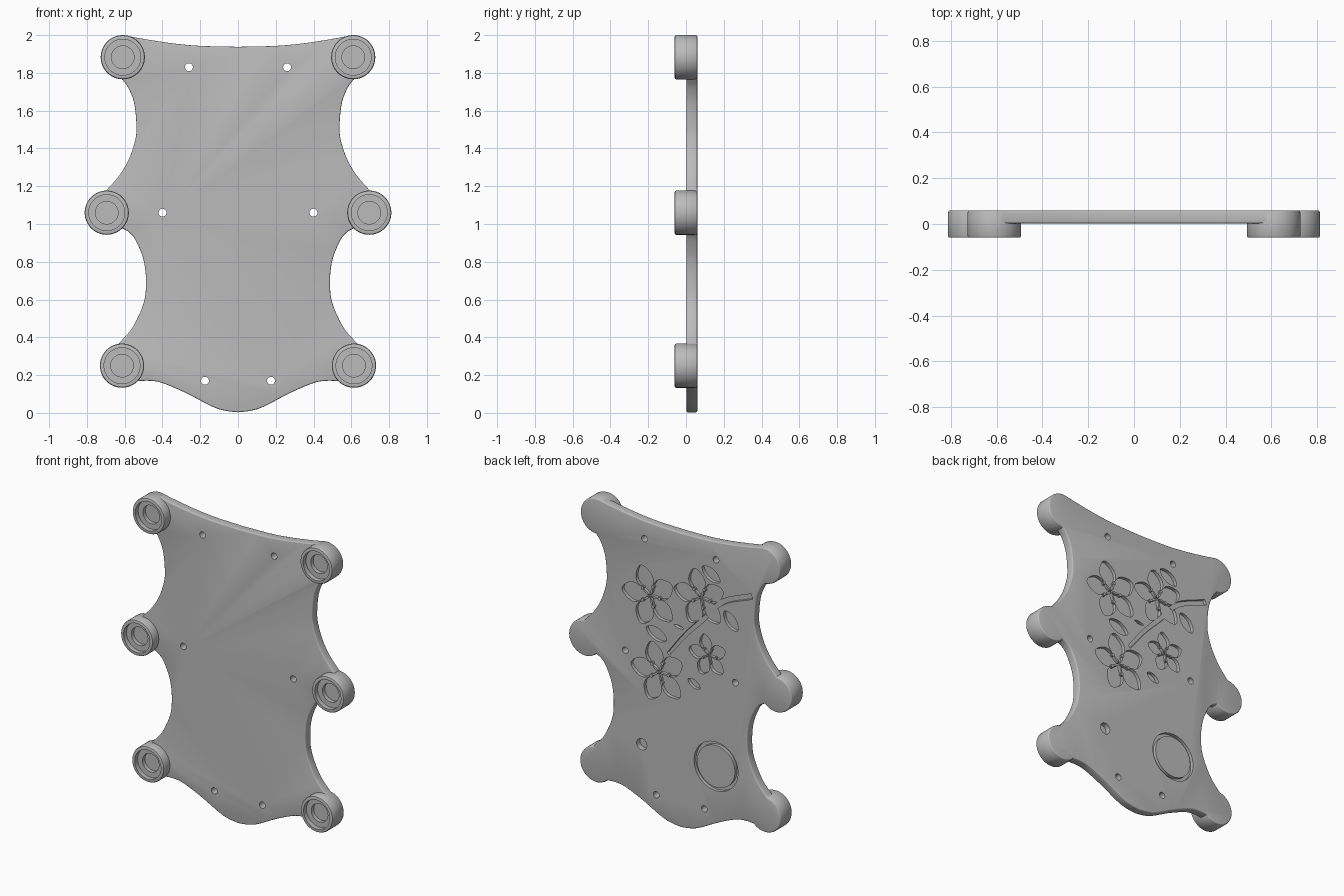
import bpy, bmesh, math
from math import sin, cos, pi, radians
from mathutils import Vector

if "Cube" in bpy.data.objects:
    bpy.data.objects.remove(bpy.data.objects["Cube"], do_unlink=True)

BACK, FRONT, FLOOR = 0.06, 0.003, 0.038

grey = bpy.data.materials.new("plain grey")
grey.use_nodes = True
grey.diffuse_color = (0.5, 0.5, 0.5, 1)
grey.node_tree.nodes["Principled BSDF"].inputs["Base Color"].default_value = (0.5, 0.5, 0.5, 1)


def add_object(name, bm):
    bmesh.ops.recalc_face_normals(bm, faces=bm.faces)
    mesh = bpy.data.meshes.new(name)
    bm.to_mesh(mesh)
    bm.free()
    mesh.materials.append(grey)
    obj = bpy.data.objects.new(name, mesh)
    bpy.context.collection.objects.link(obj)
    return obj


def prism(name, loops, y0, y1):
    """Extrude closed x-z outlines from y0 to y1."""
    bm = bmesh.new()
    for pts in loops:
        face = bm.faces.new([bm.verts.new((x, y0, z)) for x, z in pts])
        new = bmesh.ops.extrude_face_region(bm, geom=[face])["geom"]
        bmesh.ops.translate(bm, vec=(0, y1 - y0, 0),
                            verts=[g for g in new if isinstance(g, bmesh.types.BMVert)])
    return add_object(name, bm)


def smooth(obj, angle=35):
    """Smooth curved sides, keep the front and back planes flat."""
    for p in obj.data.polygons:
        p.use_smooth = abs(p.normal.y) < 0.99
    obj.data.set_sharp_from_angle(angle=radians(angle))


def spline(pts, steps=6):
    p = [Vector(q) for q in pts]
    p = [2 * p[0] - p[1]] + p + [2 * p[-1] - p[-2]]
    out = []
    for a, b, c, d in zip(p, p[1:], p[2:], p[3:]):
        for i in range(steps):
            t = i / steps
            out.append(0.5 * (2 * b + (c - a) * t + (2 * a - 5 * b + 4 * c - d) * t * t
                              + (3 * b - a - 3 * c + d) * t ** 3))
    return out + [p[-2]]


def arc(center, r, a0, a1, n):
    return [Vector((center[0] + r * cos(radians(a0 + (a1 - a0) * i / n)),
                    center[1] + r * sin(radians(a0 + (a1 - a0) * i / n)))) for i in range(n + 1)]


def circle(center, r, n=32):
    return arc(center, r, 0, 360, n)[:-1]


def leaf(center, direction, width):
    c, d = Vector(center), Vector(direction) / 2
    side = Vector((-d.y, d.x)).normalized() * width
    top = [c + d * cos(pi * i / 10) + side * sin(pi * i / 10) ** 1.4 for i in range(11)]
    return top + [c + d * cos(pi * i / 10) - side * sin(pi * i / 10) ** 1.4 for i in range(9, 0, -1)]


def flower(center, r, phase):
    pts = []
    for i in range(80):
        a = 2 * pi * i / 80
        k = abs(cos(2.5 * a))
        rad = r * (0.42 + 0.48 * k ** 0.6 + 0.1 * k ** 8)
        pts.append((center[0] + rad * cos(a + phase), center[1] + rad * sin(a + phase)))
    return pts


# Plate outline: right half, then mirrored
top_foot, mid_foot, low_foot = (0.61, 1.883), (0.695, 1.06), (0.614, 0.25)
R = 0.116
low_arc = arc(low_foot, R, -135, 80, 28)
mid_arc = arc(mid_foot, R, -135, 88, 28)
top_arc = arc(top_foot, R, -88, 98, 26)
half = spline([(0, 0.003), (0.07, 0.012), (0.14, 0.035), (0.275, 0.105),
               (0.4, 0.158), (0.47, 0.17), low_arc[0]])[:-1] + low_arc
half += spline([low_arc[-1], (0.56, 0.45), (0.5, 0.58), (0.487, 0.695), (0.5, 0.81),
                (0.54, 0.91), (0.575, 0.955), mid_arc[0]])[1:-1] + mid_arc
half += spline([mid_arc[-1], (0.63, 1.255), (0.577, 1.345), (0.543, 1.45), (0.538, 1.53),
                (0.55, 1.64), (0.58, 1.72), top_arc[0]])[1:-1] + top_arc
half += spline([top_arc[-1], (0.5, 1.98), (0.35, 1.957), (0.2, 1.943), (0, 1.938)])[1:]
outline = half + [Vector((-p.x, p.y)) for p in half[-2:0:-1]]
plate = prism("plate", [outline], FRONT, BACK)
bevel = plate.modifiers.new("rounded rim", "BEVEL")
bevel.width, bevel.segments = 0.012, 3
bevel.limit_method, bevel.angle_limit = "ANGLE", radians(60)

# Recesses in the back: blossoms, leaves, branch, medallion, socket
blossoms = [((0.224, 1.46), 0.2, 0.0), ((-0.144, 1.546), 0.19, 0.1),
            ((0.159, 0.976), 0.2, 0.05), ((-0.202, 1.182), 0.14, 0.1)]
leaves = [leaf((-0.224, 1.724), (-0.13, -0.07), 0.04),
          leaf((0.173, 1.227), (-0.15, -0.05), 0.042),
          leaf((-0.368, 1.455), (-0.094, -0.11), 0.04),
          leaf((-0.1, 0.972), (-0.087, -0.042), 0.026),
          leaf((0.01, 1.317), (-0.07, -0.01), 0.01)]
path = spline([(-0.52, 1.658), (-0.303, 1.562), (-0.159, 1.406), (-0.036, 1.276), (0.087, 1.119)])
left_side, right_side = [], []
for i, p in enumerate(path):
    t = path[min(i + 1, len(path) - 1)] - path[max(i - 1, 0)]
    n = Vector((-t.y, t.x)).normalized() * (0.018 - 0.007 * i / len(path))
    left_side.append(p + n)
    right_side.append(p - n)
branch = left_side + right_side[::-1]
medallion = (-0.26, 0.472)
screws = [(s * x, z) for s in (1, -1) for x, z in ((0.26, 1.83), (0.4, 1.06), (0.175, 0.17))]

cutters = [prism("blossom_cutter", [flower(*b)], FLOOR, 0.1) for b in blossoms]
cutters += [prism("leaf_cutter", leaves, FLOOR, 0.1),
            prism("branch_cutter", [branch], FLOOR + 0.002, 0.1),
            prism("medallion_cutter", [circle(medallion, 0.16, 48)], FLOOR, 0.1),
            prism("socket_cutter", [circle((0.28, 0.473), 0.037)], 0.025, 0.1),
            prism("screw_hole_cutter", [circle(s, 0.021, 24) for s in screws], -0.1, 0.2)]
for c in cutters:
    c.hide_render = True
    cut = plate.modifiers.new("cut", "BOOLEAN")
    cut.operation, cut.solver, cut.object = "DIFFERENCE", "EXACT", c

# Bake the cuts and drop the cutters
bpy.context.view_layer.update()
graph = bpy.context.evaluated_depsgraph_get()
baked = bpy.data.meshes.new_from_object(plate.evaluated_get(graph))
plate.modifiers.clear()
plate.data = baked
baked.materials.clear()
baked.materials.append(grey)
for p in baked.polygons:
    p.material_index = 0
for c in cutters:
    bpy.data.objects.remove(c, do_unlink=True)
smooth(plate)

# Raised medallion centre and blossom stamens
smooth(prism("medallion_disc", [circle(medallion, 0.138, 48)], FLOOR - 0.005, BACK))
for (cx, cz), r, phase in blossoms:
    bits = []
    for i in range(5):
        a = phase + 2 * pi * (i + 0.5) / 5
        d = Vector((cos(a), sin(a)))
        bits.append(leaf(Vector((cx, cz)) + d * r * 0.17, d * r * 0.26, r * 0.035))
        bits.append(circle(Vector((cx, cz)) + d * r * 0.34, r * 0.055, 10))
    prism("stamens", bits, FLOOR - 0.005, BACK - 0.004)

# Feet: stepped cups lathed around y
PROFILE = [(0, 0.058), (0.106, 0.058), (0.113, 0.055), (0.117, 0.048), (0.117, -0.052),
           (0.114, -0.058), (0.108, -0.06), (0.095, -0.06), (0.095, -0.03),
           (0.06, -0.03), (0.06, -0.004), (0, -0.004)]
for label, (fx, fz) in (("top", top_foot), ("middle", mid_foot), ("bottom", low_foot)):
    for side, s in (("left", 1), ("right", -1)):
        bm = bmesh.new()
        verts = [bm.verts.new((r, y, 0)) for r, y in PROFILE]
        edges = [bm.edges.new(e) for e in zip(verts, verts[1:])]
        bmesh.ops.spin(bm, geom=verts + edges, cent=(0, 0, 0), axis=(0, 1, 0),
                       angle=2 * pi, steps=48, use_duplicate=False)
        bmesh.ops.remove_doubles(bm, verts=bm.verts, dist=0.0005)
        bmesh.ops.translate(bm, vec=(s * fx, 0, fz), verts=bm.verts)
        smooth(add_object(f"{label}_{side}_foot", bm))
